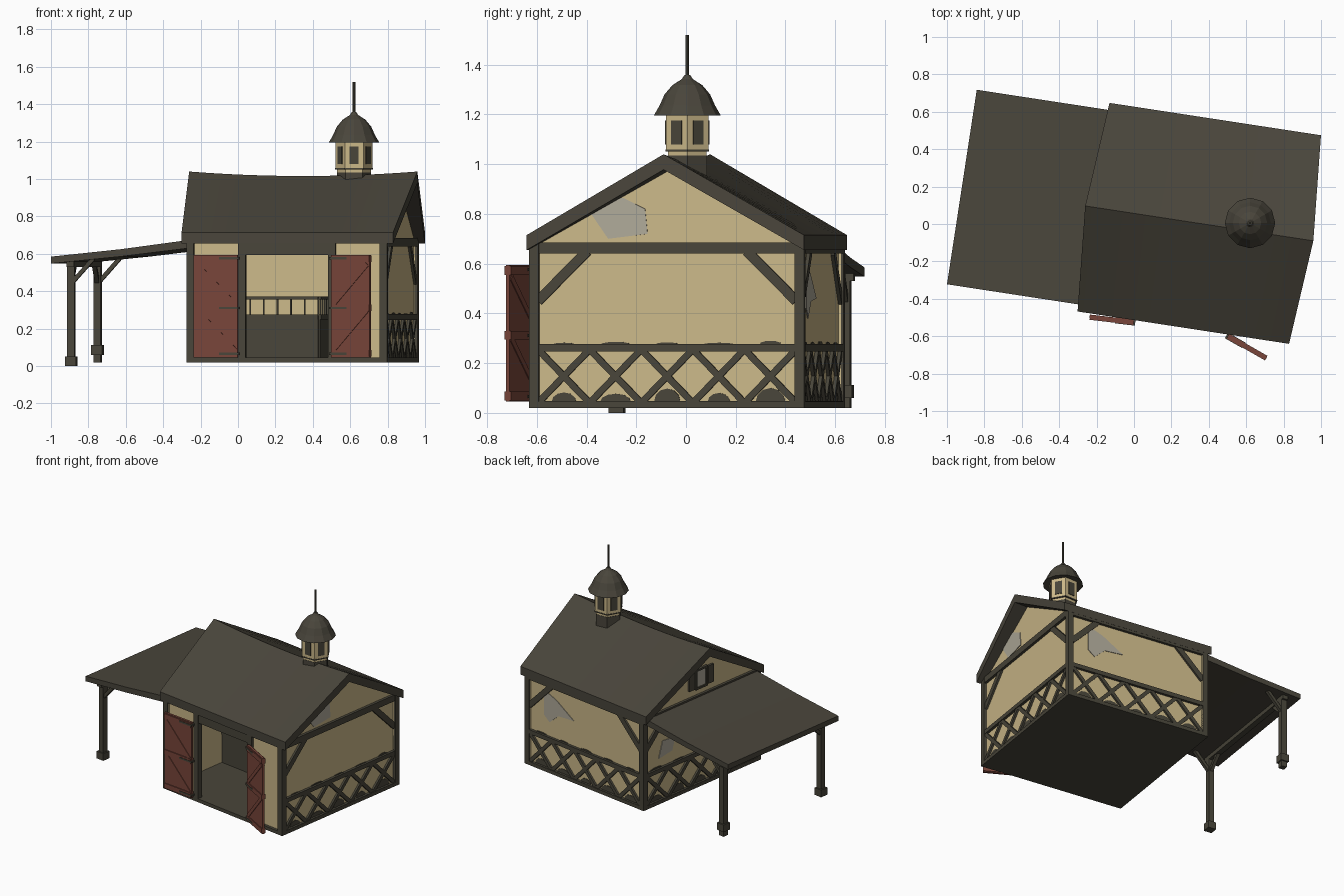
import bpy, bmesh, math, random
from math import radians, cos, sin, pi
from mathutils import Matrix, Vector

cube = bpy.data.objects.get("Cube")
if cube:
    bpy.data.objects.remove(cube)
random.seed(4)

# Whole building is turned slightly; parts are built in its own frame
ROOT = Matrix.Translation((0.345, 0.004, 0)) @ Matrix.Rotation(radians(-8.7), 4, 'Z')
HX, HY = 0.543, 0.56
GROUND = Matrix.Identity(4)


def material(name, rgb):
    m = bpy.data.materials.new(name)
    m.use_nodes = True
    m.diffuse_color = (*rgb, 1)
    m.node_tree.nodes["Principled BSDF"].inputs["Base Color"].default_value = (*rgb, 1)
    return m


TIMBER = material("dark timber", (0.066, 0.060, 0.042))
ROOF = material("roof shingle", (0.067, 0.060, 0.044))
CREAM = material("cream plaster", (0.60, 0.48, 0.25))
RED = material("faded red", (0.19, 0.060, 0.042))
GREY = material("bare grey patch", (0.43, 0.40, 0.32))


def finish(name, bm, mat, smooth=False):
    bmesh.ops.recalc_face_normals(bm, faces=bm.faces)
    mesh = bpy.data.meshes.new(name)
    bm.to_mesh(mesh)
    bm.free()
    mesh.materials.append(mat)
    ob = bpy.data.objects.new(name, mesh)
    ob.matrix_world = ROOT
    bpy.context.collection.objects.link(ob)
    if smooth:
        bpy.ops.object.select_all(action='DESELECT')
        ob.select_set(True)
        bpy.context.view_layer.objects.active = ob
        bpy.ops.object.shade_smooth_by_angle(angle=radians(25))
    return ob


def loft(bm, rings):
    """Skin closed rings of points and cap both ends."""
    rows = [[bm.verts.new(p) for p in r] for r in rings]
    n = len(rows[0])
    for a, b in zip(rows, rows[1:]):
        for i in range(n):
            bm.faces.new((a[i], a[(i + 1) % n], b[(i + 1) % n], b[i]))
    bm.faces.new(rows[0])
    bm.faces.new(rows[-1])


def prism(bm, pts, lo, hi, M=GROUND):
    loft(bm, [[M @ Vector((x, y, z)) for x, y in pts] for z in (lo, hi)])


def rect(x0, x1, y0, y1):
    return [(x0, y0), (x1, y0), (x1, y1), (x0, y1)]


def bar(a, b, w):
    """Outline of a straight bar from a to b."""
    a, b = Vector(a), Vector(b)
    d = (b - a).normalized() * w / 2
    n = Vector((-d.y, d.x))
    return [a + n, b + n, b - n, a - n]


def ngon(n, r, cx=0, cy=0, turn=0):
    return [(cx + r * cos(turn + 2 * pi * i / n), cy + r * sin(turn + 2 * pi * i / n)) for i in range(n)]


def facing(angle, dist):
    """Wall plane: first axis along the wall, second up, third outward."""
    return (Matrix.Rotation(radians(angle), 4, 'Z') @ Matrix.Translation((0, -dist, 0))
            @ Matrix.Rotation(pi / 2, 4, 'X'))


def part(name, mat, items, M=GROUND):
    bm = bmesh.new()
    for pts, lo, hi in items:
        prism(bm, pts, lo, hi, M)
    return finish(name, bm, mat)


# Floor and corner posts
part("floor", TIMBER, [(rect(-HX, HX, -HY, HY), 0.02, 0.045)])
part("corner_posts", TIMBER, [
    (rect(sx * HX - 0.02 - sx * 0.02, sx * HX + 0.02 - sx * 0.02,
          sy * HY - 0.02 - sy * 0.02, sy * HY + 0.02 - sy * 0.02), 0.02, 0.68)
    for sx in (-1, 1) for sy in (-1, 1)])


def framed_wall(name, angle, dist, half):
    """Timber frame with cross bracing and weather stains on one wall."""
    M = facing(angle, dist)
    h = half - 0.035
    items = [(rect(-h, h, z0, z1), -0.035, -0.001)
             for z0, z1 in ((0.02, 0.047), (0.247, 0.277), (0.64, 0.685))]
    step = 2 * h / 5
    for i in range(5):
        s = -h + i * step
        for z0, z1 in ((0.04, 0.255), (0.255, 0.04)):
            items.append((bar((s, z0), (s + step, z1), 0.026), -0.03, -0.006))
    for side in (-1, 1):
        items.append((bar((side * h, 0.45), (side * (h - 0.2), 0.65), 0.04), -0.03, -0.006))
    part(name + "_frame", TIMBER, items, M)
    stains = []
    for i in range(5):
        s = -h + (i + 0.5) * step
        for z, tall in ((0.045, random.uniform(0.03, 0.06)), (0.276, random.uniform(0.005, 0.016))):
            w = random.uniform(0.04, 0.065)
            stains.append(([(s + w * cos(a * pi / 6), z + tall * sin(a * pi / 6)) for a in range(7)], -0.021, -0.016))
    part(name + "_stains", TIMBER, stains, M)


# Walls: gabled ends, back, and two front bays
gable = [(-0.55, 0.03), (0.55, 0.03), (0.55, 0.675), (0, 0.985), (-0.55, 0.675)]
for name, angle in (("right_wall", 90), ("left_wall", -90)):
    part(name, CREAM, [(gable, -0.04, -0.02)], facing(angle, HX))
    framed_wall(name, angle, HX, HY)
part("back_wall", CREAM, [(rect(-0.53, 0.53, 0.03, 0.68), -0.04, -0.02)], facing(180, HY))
framed_wall("back_wall", 180, HY, HX)
FRONT = facing(0, HY)
part("front_bays", CREAM, [(rect(-0.52, -0.25, 0.03, 0.68), -0.04, -0.02),
                           (rect(0.25, 0.52, 0.03, 0.68), -0.04, -0.02)], FRONT)
part("front_frame", TIMBER, [(rect(-0.263, -0.224, 0.02, 0.67), -0.04, 0),
                             (rect(0.224, 0.263, 0.02, 0.67), -0.04, 0),
                             (rect(-0.23, 0.23, 0.595, 0.67), -0.04, -0.003),
                             (rect(-0.52, 0.52, 0.02, 0.045), -0.04, -0.003)], FRONT)

# Bare patches where the plaster fell off
part("right_gable_patch", GREY, [([(-0.33, 0.83), (-0.18, 0.865), (-0.09, 0.82), (-0.08, 0.72),
                                   (-0.24, 0.70)], -0.021, -0.016)], facing(90, HX))
part("back_patch", GREY, [([(-0.38, 0.60), (-0.27, 0.56), (-0.11, 0.46), (-0.25, 0.45),
                            (-0.33, 0.38), (-0.38, 0.42)], -0.021, -0.016)], facing(180, HY))
part("left_patch", GREY, [([(-0.40, 0.34), (-0.36, 0.46), (-0.24, 0.45), (-0.27, 0.36)],
                           -0.021, -0.016)], facing(-90, HX))

# Left gable window with shutters
LEFT = facing(-90, HX)
part("gable_window_pane", GREY, [(rect(-0.045, 0.045, 0.74, 0.86), -0.021, -0.012)], LEFT)
part("gable_window_frame", TIMBER,
     [(rect(s - 0.008, s + 0.008, 0.73, 0.87), -0.021, -0.002) for s in (-0.05, 0.05)]
     + [(rect(-0.055, 0.055, z, z + 0.014), -0.021, -0.002) for z in (0.727, 0.86)]
     + [(rect(s - 0.025, s + 0.025, 0.735, 0.865), -0.021, -0.005) for s in (-0.09, 0.09)], LEFT)


def door(name, hinge, angle, side):
    """Braced plank door with strap hinges; side is the way it reaches."""
    M = Matrix.Translation(hinge) @ facing(angle, 0)
    w = 0.238
    X = lambda a, b: tuple(sorted((side * a, side * b)))
    part(name, RED, [(rect(*X(0, w), 0.045, 0.595), -0.01, 0.006)], M)
    frame = []
    for z in (0.05, 0.295, 0.555):
        frame.append((rect(*X(0.002, w - 0.002), z, z + 0.035), -0.016, 0.012))
    for z in (0.085, 0.33):
        frame.append((bar((side * 0.015, z), (side * (w - 0.015), z + 0.215), 0.025), -0.014, 0.010))
    part(name + "_braces", RED, frame, M)
    straps = [(rect(*X(-0.008, 0.10), z, z + 0.012), -0.019, 0.015) for z in (0.06, 0.305, 0.57)]
    part(name + "_hinges", TIMBER, straps, M)


door("left_door", (-0.262, -0.578, 0), 2, -1)
door("right_door", (0.245, -0.575, 0), -21, 1)


def stall(name, M, a, b):
    """Solid lower panel with bars and a top rail."""
    items = [(rect(a, b, 0.03, 0.262), -0.01, 0.01), (rect(a, b, 0.25, 0.275), -0.015, 0.015),
             (rect(a, b, 0.355, 0.372), -0.015, 0.015)]
    n = round((b - a) / 0.07)
    for i in range(n + 1):
        s = a + (b - a) * i / n
        items.append((rect(s - 0.004, s + 0.004, 0.27, 0.36), -0.004, 0.004))
    part(name, TIMBER, items, M)


stall("stall_front", facing(0, 0.03), -0.50, 0.09)
stall("stall_divider", facing(90, 0.09), -0.03, 0.52)

# Main roof: sagging ridge that overhangs further than the eaves
bm = bmesh.new()
rings = []
for i in range(13):
    t = i / 6 - 1
    ridge = 1.04 - 0.024 * (1 - t * t)
    e, r = 0.572 * t + 0.004, 0.617 * t + 0.004
    rings.append([(e, -0.564, 0.715), (r, 0, ridge), (e, 0.564, 0.715),
                  (e, 0.564, 0.655), (r, 0, ridge - 0.062), (e, -0.564, 0.655)])
loft(bm, rings)
finish("main_roof", bm, ROOF, True)

# Lean-to roof, posts and braces
SIDE = facing(0, 0)
part("lean_to_roof", ROOF, [([(-1.28, 0.548), (-1.28, 0.585), (-0.9, 0.625), (-0.52, 0.676),
                              (-0.52, 0.632), (-0.9, 0.586)], -0.526, 0.526)], SIDE)
part("lean_to_beam", TIMBER, [(rect(-1.20, -1.16, 0.53, 0.565), -0.5, 0.5)], SIDE)
for name, y, foot, base in (("front", -0.465, 0.0, 0.0), ("back", 0.465, 0.06, 0.02)):
    part(name + "_lean_to_post", TIMBER, [(rect(-1.2, -1.16, y - 0.02, y + 0.02), base, 0.56),
                                          (rect(-1.21, -1.15, y - 0.03, y + 0.03), foot, foot + 0.052)])
    part(name + "_post_brace", TIMBER, [(bar((-1.18, 0.44), (-1.06, 0.575), 0.022), -y - 0.012, -y + 0.012)], SIDE)
    inner = y - math.copysign(0.12, y)
    part(name + "_beam_brace", TIMBER, [(bar((y, 0.44), (inner, 0.55), 0.022), -0.012, 0.012)],
         Matrix.Translation((-1.18, 0, 0)) @ facing(90, 0))

# Cupola: six-sided lantern, bell roof and spire
TOP = Matrix.Translation((0.272, 0.043, 0)) @ Matrix.Rotation(radians(8.7), 4, 'Z')
part("cupola_base", ROOF, [(ngon(6, 0.092), 0.90, 1.035)], TOP)
part("cupola_body", CREAM, [(ngon(6, 0.099), 1.06, 1.20), (ngon(6, 0.09), 1.03, 1.065)], TOP)
part("cupola_trim", TIMBER, [(ngon(6, 0.101), 1.052, 1.06)], TOP)
for i in range(6):
    M = TOP @ facing(60 * i, 0.0857)
    part("cupola_window", TIMBER, [(rect(-0.024, 0.024, 1.08, 1.175), -0.002, 0.004)], M)
bm = bmesh.new()
profile = [(0.08, 1.20), (0.135, 1.195), (0.112, 1.235), (0.092, 1.28), (0.06, 1.318), (0.022, 1.342), (0.012, 1.358)]
loft(bm, [[TOP @ Vector((x, y, z)) for x, y in ngon(12, r)] for r, z in profile])
finish("cupola_roof", bm, ROOF)
part("spire", TIMBER, [(ngon(8, 0.007), 1.35, 1.52)], TOP)
